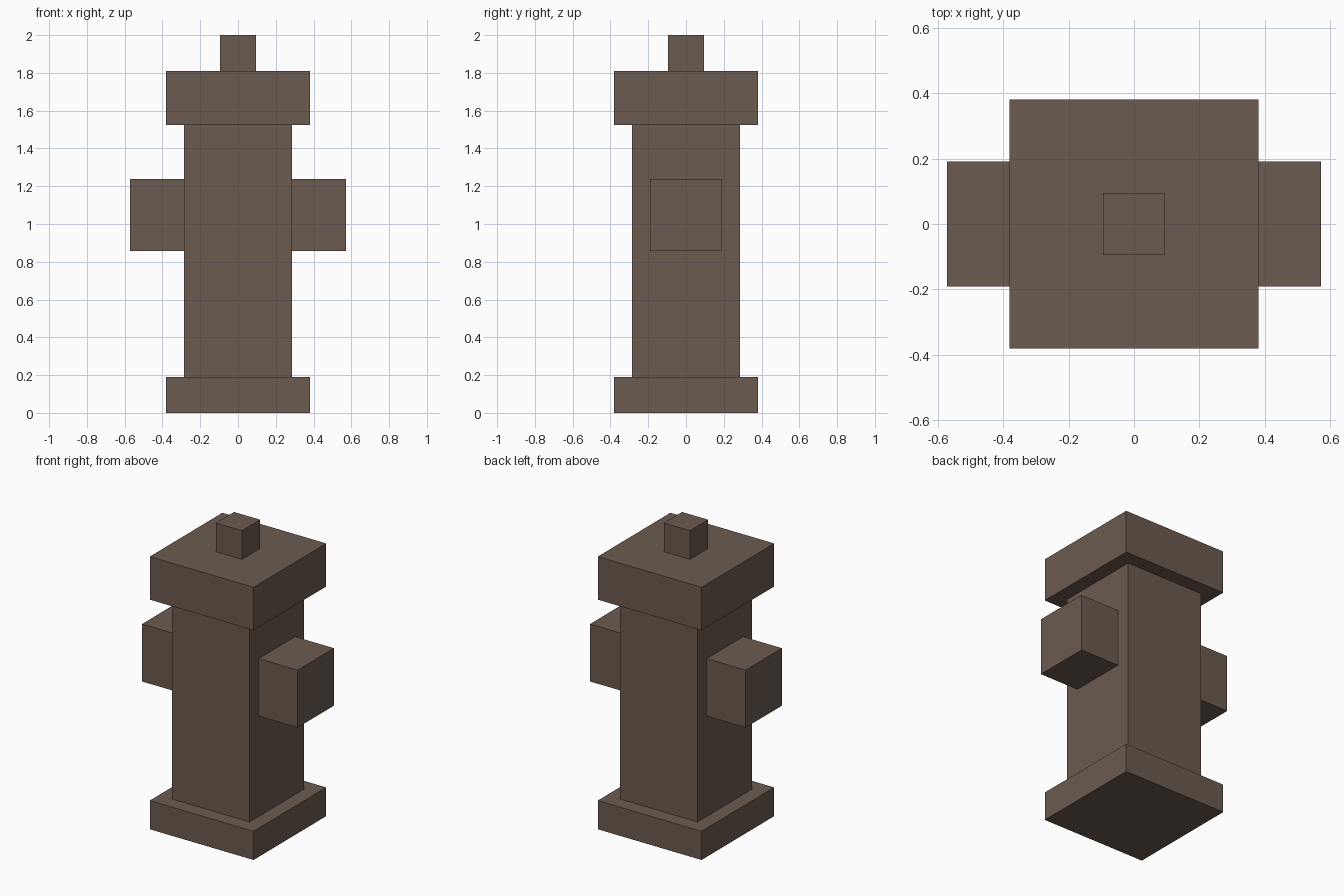
import bpy

# Remove the default cube
default = bpy.data.objects.get("Cube")
if default:
    bpy.data.objects.remove(default, do_unlink=True)

U = 2 / 21  # one grid block: the hydrant is 21 blocks tall

# Single brown material
brown = bpy.data.materials.new("brown")
brown.use_nodes = True
color = (0.147, 0.104, 0.078, 1)
brown.diffuse_color = color
brown.node_tree.nodes["Principled BSDF"].inputs["Base Color"].default_value = color


def box(name, x, y, z):
    """Add a box spanning the given (low, high) block ranges."""
    spans = (x, y, z)
    center = [(lo + hi) / 2 * U for lo, hi in spans]
    bpy.ops.mesh.primitive_cube_add(size=1, location=center)
    obj = bpy.context.object
    obj.name = name
    obj.scale = [(hi - lo) * U for lo, hi in spans]
    bpy.ops.object.transform_apply(location=False, rotation=False, scale=True)
    obj.data.materials.append(brown)
    return obj


def column(name, half, z):
    """Add a centred square block."""
    return box(name, (-half, half), (-half, half), z)


# Stacked square column
column("base", 4, (0, 2))
column("body", 3, (2, 16))
column("cap", 4, (16, 19))
column("top_knob", 1, (19, 21))

# Side outlets
box("left_outlet", (3, 6), (-2, 2), (9, 13))
box("right_outlet", (-6, -3), (-2, 2), (9, 13))
